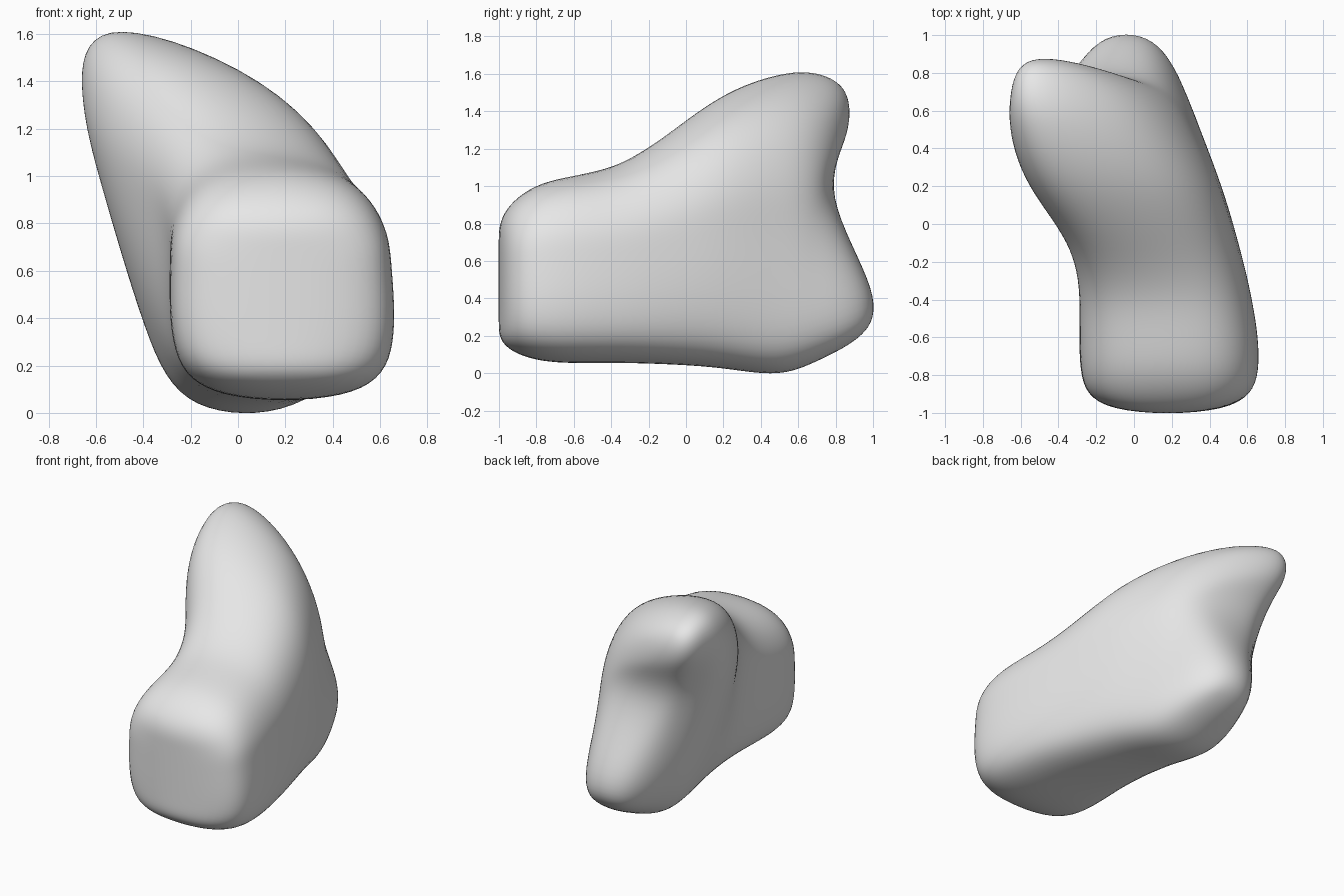
import bpy
import bmesh
from mathutils import Vector

cube = bpy.data.objects.get("Cube")
if cube:
    bpy.data.objects.remove(cube, do_unlink=True)

# One plain clay colour
clay = bpy.data.materials.new("pale_grey_clay")
clay.use_nodes = True
clay.diffuse_color = (0.8, 0.8, 0.8, 1)
clay.node_tree.nodes["Principled BSDF"].inputs["Base Color"].default_value = clay.diffuse_color

CUT = 0.18                  # how far top and bottom corners are chamfered
WALL = (0.18, 0.58, 0.76)   # foot, waist and shoulder along the side walls


def ring(y, *corners, tuck=(0, 0)):
    """Five left/right pairs, bottom to top, from a four-cornered section.
    The tuck draws the -x wall inward at its foot and at its waist."""
    bl, br, tr, tl = [Vector((x, y, z)) for x, z in corners]
    pairs = [(bl.lerp(br, CUT), br.lerp(bl, CUT))]
    for f, inward in zip(WALL, (*tuck, 0)):
        pairs.append((bl.lerp(tl, f) + Vector((inward, 0, 0)), br.lerp(tr, f)))
    pairs.append((tl.lerp(tr, CUT), tr.lerp(tl, CUT)))
    return pairs


# Sections from the boxy front to the tall leaning rear
rings = [
    ring(-1.01, (-.21, .15), (.58, .15), (.54, .85), (-.20, .85)),
    ring(-.80, (-.31, .04), (.72, .04), (.64, 1.05), (-.29, 1.05)),
    ring(-.40, (-.29, .05), (.66, .05), (.59, 1.05), (-.27, 1.11)),
    ring(-.10, (-.31, .04), (.58, .04), (.52, 1.15), (-.36, 1.38), tuck=(.01, .03)),
    ring(.20, (-.35, .02), (.49, .02), (.44, 1.34), (-.68, 1.64), tuck=(.05, -.01)),
    ring(.50, (-.38, -.035), (.40, -.035), (.27, 1.42), (-.80, 1.76), tuck=(.06, 0)),
    ring(.70, (-.33, .05), (.35, .05), (.11, 1.41), (-.81, 1.78), tuck=(.03, .15)),
]
# Rear end: bulging heel, hollow waist and overhanging tip
rear = [
    ((-.19, .97, .19), (.12, .97, .19)),
    ((-.22, 1.075, .40), (.14, 1.075, .40)),
    ((-.30, .70, .98), (.07, .72, .98)),
    ((-.64, .95, 1.35), (-.14, .84, 1.20)),
    ((-.57, .90, 1.58), (-.25, .83, 1.45)),
]
rings.append(rear)

# Skin the sections into a closed cage
bm = bmesh.new()
grid = [[[bm.verts.new(p) for p in pair] for pair in r] for r in rings]
loops = [[p[0] for p in r] + [p[1] for p in reversed(r)] for r in grid]
for a, b in zip(loops, loops[1:]):
    for i in range(len(a)):
        j = (i + 1) % len(a)
        bm.faces.new((a[i], a[j], b[j], b[i]))
for end in (grid[0], grid[-1]):
    for low, high in zip(end, end[1:]):
        bm.faces.new((low[0], low[1], high[1], high[0]))
bmesh.ops.recalc_face_normals(bm, faces=bm.faces)

mesh = bpy.data.meshes.new("leaning_body")
bm.to_mesh(mesh)
bm.free()
mesh.materials.append(clay)
body = bpy.data.objects.new("leaning_body", mesh)
bpy.context.collection.objects.link(body)
bpy.ops.object.select_all(action='DESELECT')
body.select_set(True)
bpy.context.view_layer.objects.active = body

# Round the cage off
smooth = body.modifiers.new("rounding", 'SUBSURF')
smooth.levels = smooth.render_levels = 3
bpy.ops.object.shade_smooth()
